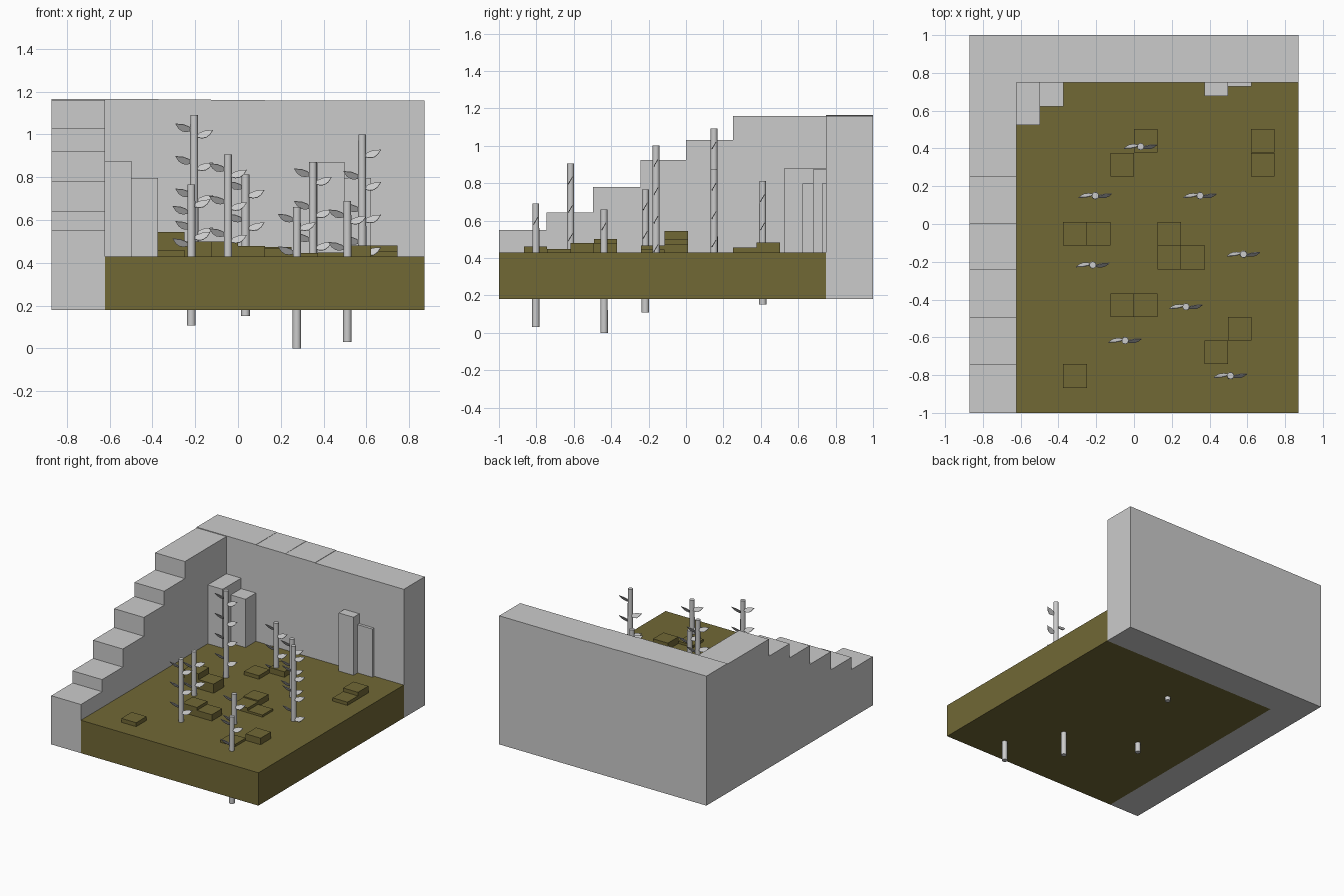
import bpy, bmesh, math
from mathutils import Vector, Matrix

if "Cube" in bpy.data.objects:
    bpy.data.objects.remove(bpy.data.objects["Cube"])

BASE, GROUND = 0.18, 0.43
olive = bpy.data.materials.new("olive_ground")
olive.diffuse_color = (0.165, 0.138, 0.036, 1)
olive.use_nodes = True
olive.node_tree.nodes["Principled BSDF"].inputs["Base Color"].default_value = olive.diffuse_color


def finish(name, bm, mat=None):
    me = bpy.data.meshes.new(name)
    bmesh.ops.recalc_face_normals(bm, faces=bm.faces)
    bm.to_mesh(me)
    bm.free()
    ob = bpy.data.objects.new(name, me)
    bpy.context.collection.objects.link(ob)
    if mat:
        me.materials.append(mat)
    return ob


def box(name, x0, x1, y0, y1, z0, z1, mat=None):
    bm = bmesh.new()
    m = Matrix.Translation(((x0 + x1) / 2, (y0 + y1) / 2, (z0 + z1) / 2))
    m = m @ Matrix.Diagonal((x1 - x0, y1 - y0, z1 - z0, 1))
    bmesh.ops.create_cube(bm, size=1, matrix=m)
    return finish(name, bm, mat)


# ground slab
box("ground", -0.622, 0.872, -1, 0.748, BASE, GROUND, olive)

# stepped side wall, rising towards the back
ys = [-1, -0.745, -0.497, -0.243, 0.0, 0.25, 0.75]
for i, top in enumerate([0.55, 0.642, 0.78, 0.923, 1.03, 1.16]):
    box("side_wall_step", -0.872, -0.622, ys[i], ys[i + 1], BASE, top)

# back wall in segments with slightly different heights
xs = [-0.872, -0.622, -0.372, -0.125, 0.125, 0.872]
for i, top in enumerate([1.165, 1.165, 1.163, 1.161, 1.158]):
    box("back_wall_segment", xs[i], xs[i + 1], 0.748, 1, BASE, top)

# pillars standing against the back wall: x, front y, top
for x, y, top in [(-0.622, 0.525, 0.877), (-0.498, 0.623, 0.797),
                  (0.372, 0.678, 0.872), (0.497, 0.727, 0.797)]:
    box("wall_pillar", x, x + 0.125, y, 0.75, GROUND - 0.02, top)

# raised turf patches: x, y, top
for x, y, top in [(0, 0.378, 0.472), (-0.125, 0.252, 0.457),
                  (0.62, 0.378, 0.482), (0.62, 0.252, 0.455),
                  (-0.375, -0.115, 0.545), (-0.25, -0.115, 0.5),
                  (0.125, -0.115, 0.475), (0.125, -0.24, 0.466),
                  (0.25, -0.24, 0.446), (-0.125, -0.493, 0.5),
                  (0, -0.493, 0.478), (0.497, -0.617, 0.48),
                  (0.372, -0.742, 0.448), (-0.375, -0.867, 0.46)]:
    box("turf_patch", x, x + 0.125, y, y + 0.125, GROUND - 0.02, top, olive)

# leaf outline (outward, upward)
LEAF = [(0.008, -0.012), (0.025, 0.006), (0.05, 0.017), (0.088, 0.021),
        (0.073, -0.005), (0.055, -0.02), (0.035, -0.023), (0.018, -0.019)]


def add_leaf(bm, pos, turn):
    m = (Matrix.Translation(pos) @ Matrix.Rotation(turn, 4, 'Z')
         @ Matrix.Rotation(math.radians(-30), 4, 'X'))
    rings = [[bm.verts.new(m @ Vector((u, d, v))) for u, v in LEAF]
             for d in (-0.002, 0.002)]
    bm.faces.new(rings[0])
    bm.faces.new(rings[1][::-1])
    n = len(LEAF)
    for i in range(n):
        j = (i + 1) % n
        bm.faces.new((rings[0][i], rings[1][i], rings[1][j], rings[0][j]))


# leafy stalks: x, y, top, drop to first left leaf
LENGTH = 0.66
for x, y, top, left in [(0.035, 0.41, 0.812, 0.05), (-0.205, 0.15, 1.092, 0.06),
                        (0.35, 0.15, 0.872, 0.05), (0.58, -0.16, 1.0, 0.19),
                        (-0.218, -0.217, 0.767, 0.12), (0.275, -0.438, 0.66, 0.05),
                        (-0.047, -0.617, 0.906, 0.06), (0.511, -0.803, 0.69, 0.06)]:
    bm = bmesh.new()
    bmesh.ops.create_cone(bm, cap_ends=True, segments=12, radius1=0.02, radius2=0.018,
                          depth=LENGTH, matrix=Matrix.Translation((x, y, top - LENGTH / 2)))
    for first, turn in ((0.09, 0), (left, math.pi)):
        z = top - first
        while z > GROUND + 0.02:
            add_leaf(bm, Vector((x, y, z)), turn)
            z -= 0.152
    ob = finish("leafy_stalk", bm)
    bpy.context.view_layer.objects.active = ob
    ob.select_set(True)
    bpy.ops.object.shade_smooth_by_angle(angle=math.radians(40))
    ob.select_set(False)
